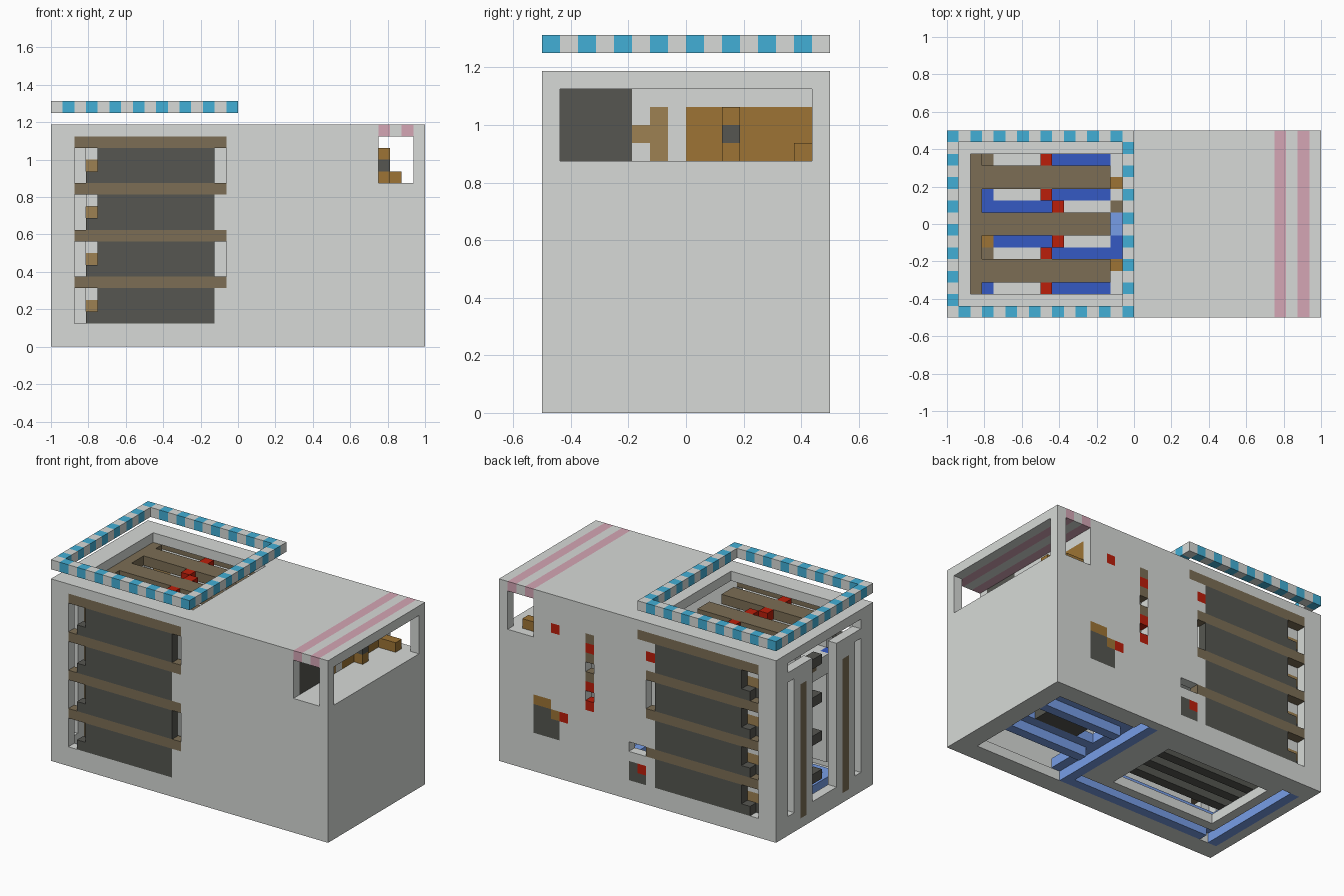
import bpy
import bmesh

UNIT = 1 / 16
grid = {}      # cell -> part name
part_mat = {}  # part name -> material

if bpy.data.objects.get("Cube"):
    bpy.data.objects.remove(bpy.data.objects["Cube"], do_unlink=True)


def make_material(name, r, g, b):
    mat = bpy.data.materials.new(name)
    mat.use_nodes = True
    mat.diffuse_color = (r, g, b, 1)
    shader = mat.node_tree.nodes["Principled BSDF"]
    shader.inputs["Base Color"].default_value = (r, g, b, 1)
    shader.inputs["Roughness"].default_value = 0.9
    return mat


grey = make_material("light grey", .68, .7, .68)
dark = make_material("charcoal", .092, .094, .082)
brown = make_material("dull brown", .2, .155, .09)
tan = make_material("tan", .34, .22, .085)
ochre = make_material("ochre", .34, .175, .035)
blue = make_material("blue", .035, .1, .55)
pale_blue = make_material("pale blue", .19, .35, .82)
red = make_material("red", .5, .013, .003)
cyan = make_material("cyan", .055, .43, .67)
pink = make_material("pink", .66, .38, .46)


def span(value):
    """A single cell index or a (start, end) range."""
    return range(*value) if isinstance(value, tuple) else range(value, value + 1)


def fill(part, material, x, y, z):
    part_mat[part] = material
    for i in span(x):
        for j in span(y):
            for k in span(z):
                grid[i, j, k] = part


def carve(x, y, z):
    for i in span(x):
        for j in span(y):
            for k in span(z):
                grid.pop((i, j, k), None)


FRONT, BACK = 0, 15
LEVELS = (2, 6, 10, 14)
INSIDE = (1, 15)

# Hollow casing
fill("casing", grey, (0, 32), (0, 16), (0, 19))
carve((1, 31), INSIDE, (1, 18))

# Shelf panels on the front and back walls, with a grey lining inside
for wall, inner in ((FRONT, 1), (BACK, 14)):
    fill("lining", grey, (4, 14), inner, (2, 17))
    for z in LEVELS:
        fill("rack_panel", dark, (2, 14), wall, (z, z + 3))
        carve(2, wall, z)
        carve((2, 4), wall, (z + 1, z + 3))
        fill("shelf_strip", brown, (2, 15), wall, z + 3)
for z in (6, 14):
    carve(14, FRONT, (z, z + 3))
carve(14, BACK, (10, 13))
fill("lining", grey, 14, 14, (14, 17))
fill("shelf_strip", brown, 15, BACK, 17)

# Blocks seen through the shelf notches and the end slot
fill("spine", grey, 2, 9, (2, 17))
for z in LEVELS:
    fill("rack_block", dark, 2, 14, z)
    fill("rack_cap", tan, (2, 4), 14, z + 1)
    fill("lining", grey, (2, 4), 14, z + 2)
    fill("rack_block", dark, 1, (7, 10), z + 1)

# Slotted end wall
carve(0, (2, 14), 17)
carve(0, (6, 10), (2, 17))
for y in (2, 13):
    carve(0, y, (2, 16))
for y in (4, 11):
    fill("end_strip", brown, 0, y, (1, 15))

# Top opening and the board below it
carve((2, 15), (2, 14), 18)
fill("board", grey, (3, 15), (2, 14), (12, 14))
for y in (2, 5, 10, 13):
    fill("board_trace", blue, (9, 14), y, 13)
fill("board_trace", blue, (3, 9), 9, 13)
fill("board_trace", blue, (4, 9), 6, 13)
for y in (2, 10):
    fill("board_trace", blue, 3, y, 13)
fill("board_trace", blue, 14, (5, 7), 13)
fill("board_pad", pale_blue, 14, (7, 9), 13)
for x, y in ((3, 6), (14, 4), (14, 11)):
    fill("board_tab", ochre, x, y, 13)
for x, y in ((3, 5), (3, 13), (14, 9)):
    fill("board_socket", brown, x, y, 13)

# Comb deck with red chips between its bars
fill("comb_deck", brown, 2, (2, 14), 17)
for y in (3, 7, 11):
    fill("comb_deck", brown, (2, 14), (y, y + 2), 17)
for x, rows in ((8, (2, 5, 10, 13)), (9, (6, 9))):
    for y in rows:
        fill("deck_chip", red, x, y, 17)

# Open bay at the other end
fill("casing", grey, (27, 31), INSIDE, 13)
fill("casing", grey, 27, INSIDE, (14, 18))
carve((28, 32), INSIDE, (14, 18))
for wall in (FRONT, BACK):
    carve((28, 31), wall, (14, 18))
fill("bay_panel", dark, 27, (1, 5), (14, 18))
fill("bay_board", ochre, 27, (8, 15), (14, 17))
fill("bay_bracket", tan, 27, 6, (14, 17))
fill("bay_bracket", tan, 27, 5, 15)
fill("bay_block", ochre, 28, 10, (14, 17))
fill("bay_panel", dark, 28, 10, 15)
fill("bay_block", ochre, (28, 30), 14, 14)

# Pink roof stripes
for x in (28, 30):
    fill("roof_stripe", pink, x, (0, 16), 18)

# Controls on the back wall
fill("back_light", red, 25, BACK, 15)
fill("back_light", red, 14, BACK, 15)
fill("back_strip", brown, 21, BACK, (8, 16))
for z in (8, 10, 14):
    fill("back_light", red, 21, BACK, z)
for z in (9, 12):
    carve(21, BACK, z)
fill("back_plate", dark, (25, 28), BACK, (4, 7))
fill("back_trim", ochre, (26, 28), BACK, 7)
fill("back_trim", ochre, 25, BACK, 6)
fill("back_light", red, 24, BACK, 6)
carve((15, 17), BACK, 5)
fill("back_plate", dark, (15, 17), BACK, (2, 4))
fill("back_light", red, 15, BACK, 3)

# Floor openings with dark bars inside
carve((21, 30), (2, 14), 0)
carve((4, 16), (5, 13), 0)
for y in (6, 8, 10):
    fill("floor_bar", dark, (3, 16), y, (1, 3))
fill("floor_bar", dark, (23, 28), (8, 11), 1)
for x in (24, 26):
    fill("floor_bar", dark, x, (7, 12), 1)

# Conduits in the underside: a flush strip beside a lined groove
for x, y in (((2, 20), 2), ((20, 30), 6), ((20, 30), 11)):
    fill("conduit", pale_blue, x, y, 0)
    fill("conduit", pale_blue, x, y + 1, 1)
    carve(x, y + 1, 0)
for x, y in ((1, (2, 14)), (19, (2, 15))):
    fill("conduit", pale_blue, x, y, 0)
    fill("conduit", pale_blue, x + 1, y, 1)
    carve(x + 1, y, 0)

# Floating striped ring
for i in range(16):
    for x, y in ((i, 0), (i, 15), (0, i), (15, i)):
        if (x + y) % 2:
            fill("ring_cyan", cyan, x, y, 20)
        else:
            fill("ring_grey", grey, x, y, 20)


def build(part):
    """Skin one part, leaving out faces that touch another cell."""
    bm = bmesh.new()
    verts = {}

    def vert(corner):
        if corner not in verts:
            x, y, z = corner
            verts[corner] = bm.verts.new((x * UNIT - 1, y * UNIT - .5, z * UNIT))
        return verts[corner]

    for cell, owner in grid.items():
        if owner != part:
            continue
        for axis in range(3):
            for side in (0, 1):
                near = list(cell)
                near[axis] += 2 * side - 1
                if tuple(near) in grid:
                    continue
                loop = []
                for a, b in ((0, 0), (1, 0), (1, 1), (0, 1)):
                    corner = list(cell)
                    corner[axis] += side
                    corner[(axis + 1) % 3] += a
                    corner[(axis + 2) % 3] += b
                    loop.append(vert(tuple(corner)))
                bm.faces.new(loop if side else loop[::-1])
    mesh = bpy.data.meshes.new(part)
    bm.to_mesh(mesh)
    bm.free()
    mesh.materials.append(part_mat[part])
    bpy.context.collection.objects.link(bpy.data.objects.new(part, mesh))


for part in part_mat:
    build(part)
